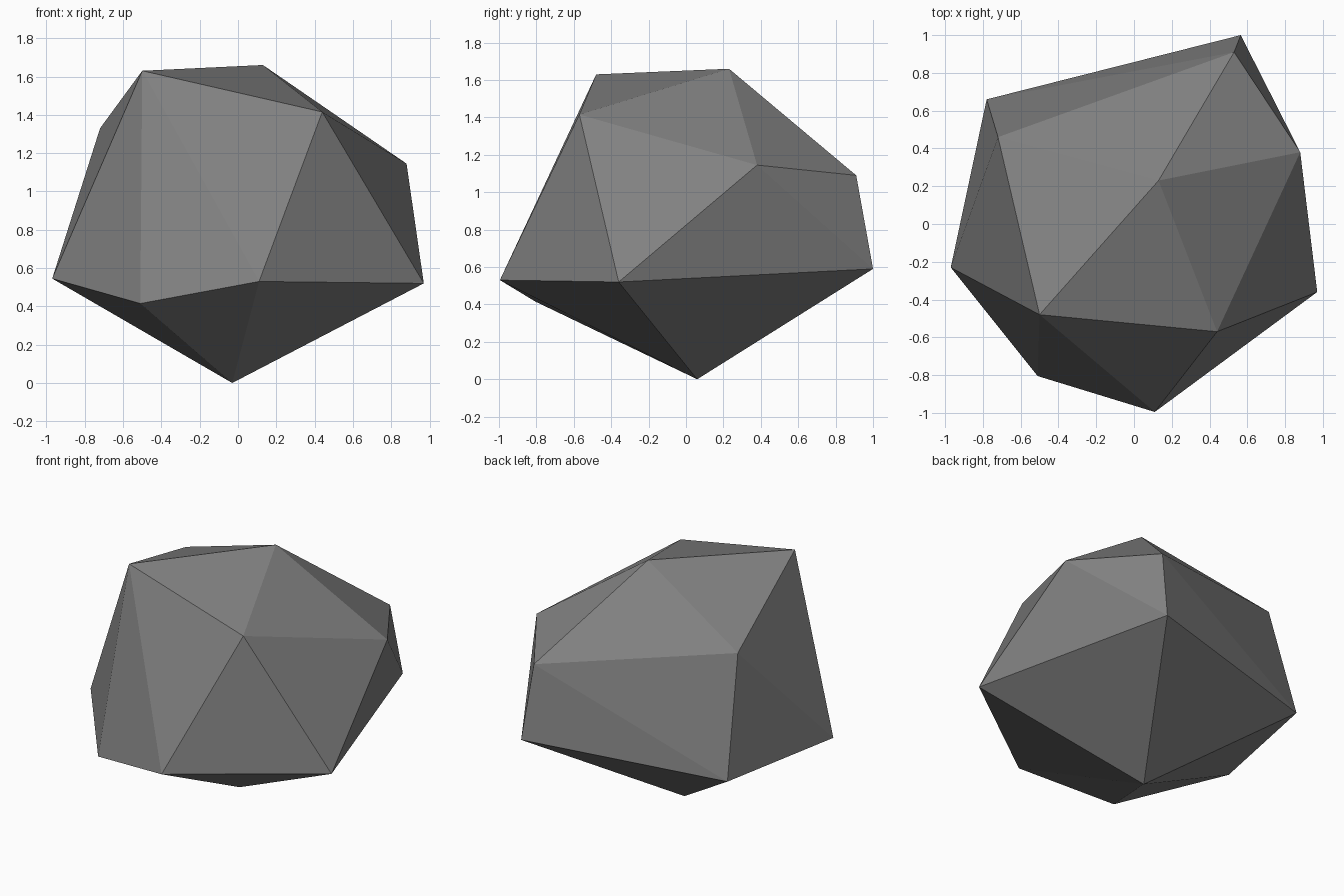
import bpy, bmesh

if "Cube" in bpy.data.objects:
    bpy.data.objects.remove(bpy.data.objects["Cube"])

# Faceted boulder: convex rock from a crown, an upper ring, a lower ring and a foot
crown = [(0.13, 0.23, 1.66)]
upper_ring = [(-0.50, -0.48, 1.63), (0.44, -0.57, 1.415), (0.88, 0.38, 1.145),
              (0.53, 0.91, 1.09), (-0.72, 0.46, 1.33)]
lower_ring = [(-0.97, -0.23, 0.545), (-0.51, -0.805, 0.415), (0.11, -0.995, 0.53),
              (0.97, -0.36, 0.52), (0.565, 1.0, 0.59), (-0.78, 0.66, 0.53)]
foot = [(-0.03, 0.06, 0.0)]

bm = bmesh.new()
for co in crown + upper_ring + lower_ring + foot:
    bm.verts.new(co)
bmesh.ops.convex_hull(bm, input=bm.verts)
bmesh.ops.recalc_face_normals(bm, faces=bm.faces)

mesh = bpy.data.meshes.new("boulder")
bm.to_mesh(mesh)
bm.free()
boulder = bpy.data.objects.new("boulder", mesh)
bpy.context.collection.objects.link(boulder)

# Single flat stone grey
stone = bpy.data.materials.new("stone grey")
stone.diffuse_color = (0.22, 0.22, 0.22, 1)
stone.use_nodes = True
stone.node_tree.nodes["Principled BSDF"].inputs["Base Color"].default_value = stone.diffuse_color
mesh.materials.append(stone)
